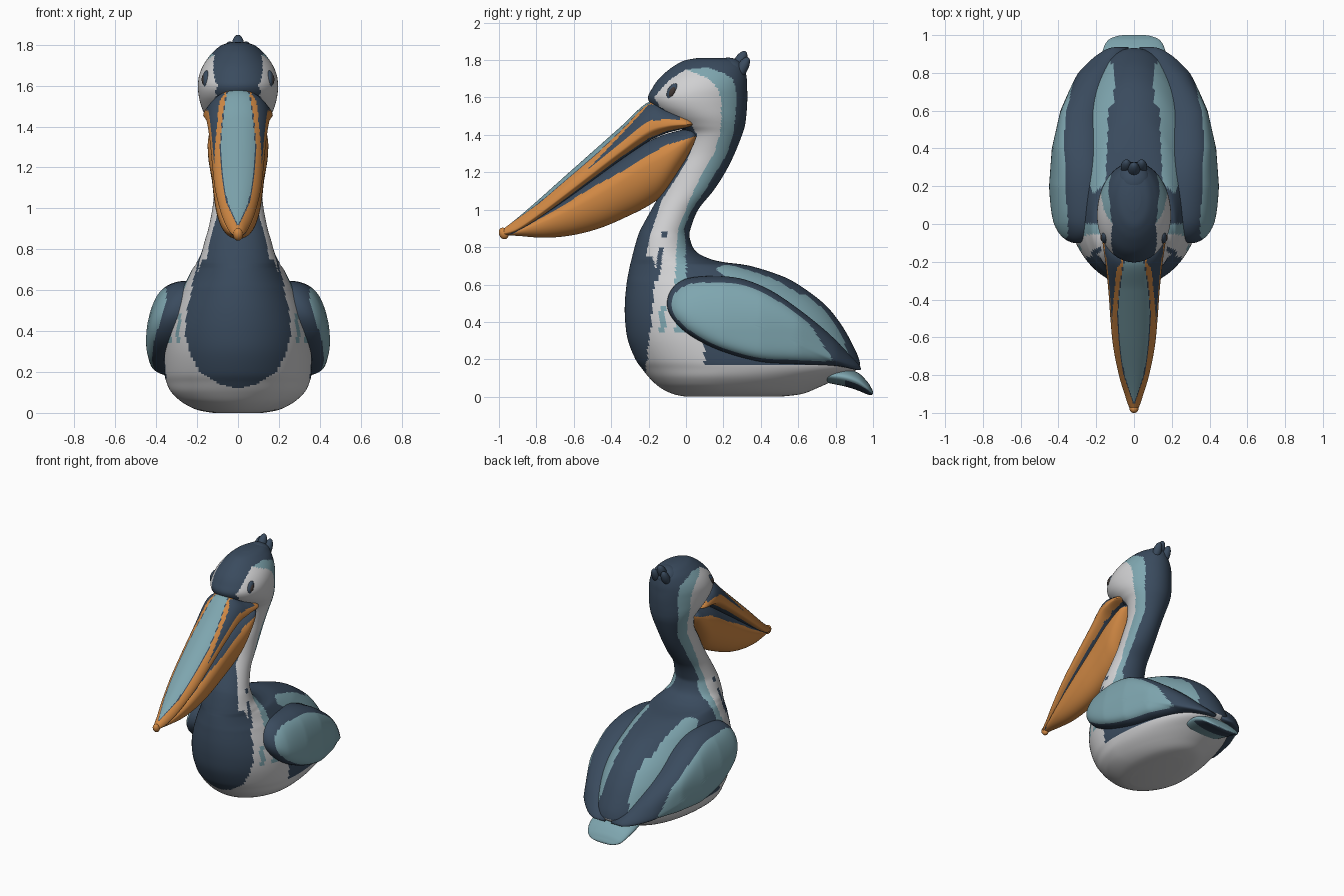
import bpy, bmesh, math
from mathutils import Matrix

if "Cube" in bpy.data.objects:
    bpy.data.objects.remove(bpy.data.objects["Cube"])

NAVY, TEAL, WHITE, ORANGE, DARK = range(5)
mats = []
for name, c in [("navy", (.042, .07, .112)), ("teal", (.21, .38, .43)), ("white", (.63, .63, .64)),
                ("orange", (.64, .25, .058)), ("dark_brown", (.05, .038, .034))]:
    m = bpy.data.materials.new(name)
    m.diffuse_color = (*c, 1)
    m.use_nodes = True
    m.node_tree.nodes["Principled BSDF"].inputs["Base Color"].default_value = m.diffuse_color
    mats.append(m)


def lut(table, v):
    """Linear lookup in a list of (key, value) pairs with rising keys."""
    if v <= table[0][0]:
        return table[0][1]
    for (a, p), (b, q) in zip(table, table[1:]):
        if v <= b:
            return p + (q - p) * (v - a) / (b - a)
    return table[-1][1]


def spline(pts, steps, closed=False):
    """Catmull-Rom through rows of numbers."""
    n, out = len(pts), []
    for i in range(n if closed else n - 1):
        if closed:
            a, b, c, d = (pts[(i + k) % n] for k in (-1, 0, 1, 2))
        else:
            a, b, c, d = pts[max(i - 1, 0)], pts[i], pts[i + 1], pts[min(i + 2, n - 1)]
        for s in range(steps):
            t = s / steps
            out.append([.5 * (2 * q + (r - p) * t + (2 * p - 5 * q + 4 * r - u) * t * t
                              + (3 * q - p - 3 * r + u) * t ** 3) for p, q, r, u in zip(a, b, c, d)])
    if not closed:
        out.append(list(pts[-1]))
    return out


def finish(name, bm, rule):
    bmesh.ops.recalc_face_normals(bm, faces=bm.faces)
    for f in bm.faces:
        f.smooth = True
        f.material_index = rule(f) if callable(rule) else rule
    me = bpy.data.meshes.new(name)
    bm.to_mesh(me)
    bm.free()
    for m in mats:
        me.materials.append(m)
    ob = bpy.data.objects.new(name, me)
    bpy.context.collection.objects.link(ob)
    return ob


def loft(name, rings, rule):
    bm = bmesh.new()
    rows = [[bm.verts.new(p) for p in r] for r in rings]
    n = len(rows[0])
    for a, b in zip(rows, rows[1:]):
        for i in range(n):
            bm.faces.new((a[i], a[(i + 1) % n], b[(i + 1) % n], b[i]))
    bm.faces.new(rows[0])
    bm.faces.new(rows[-1])
    return finish(name, bm, rule)


def blob(name, loc, scale, tilt, rule):
    bm = bmesh.new()
    bmesh.ops.create_uvsphere(bm, u_segments=32, v_segments=20, radius=1)
    bm.transform(Matrix.Translation(loc) @ Matrix.Rotation(tilt, 4, 'X') @ Matrix.Diagonal((*scale, 1)))
    return finish(name, bm, rule)


# Body, neck and head: horizontal slices (z, front y, back y, half width)
slices = [(0, .0, .5, .12), (.015, -.07, .62, .2), (.05, -.14, .71, .27), (.1, -.195, .82, .325),
          (.15, -.235, .92, .35), (.2, -.27, .925, .36), (.3, -.31, .88, .36), (.4, -.325, .82, .35),
          (.5, -.327, .735, .32), (.6, -.318, .6, .275), (.65, -.31, .5, .25), (.7, -.3, .34, .225),
          (.72, -.295, .2, .21), (.74, -.29, .12, .2), (.78, -.28, .05, .18), (.85, -.26, .02, .16),
          (.9, -.24, .025, .145), (1, -.185, .065, .125), (1.1, -.13, .145, .115), (1.2, -.08, .21, .112),
          (1.3, -.02, .26, .118), (1.4, .0, .3, .14), (1.45, -.05, .315, .16), (1.5, -.12, .322, .18),
          (1.55, -.18, .326, .192), (1.6, -.203, .328, .196), (1.65, -.18, .327, .19), (1.7, -.145, .325, .17),
          (1.75, -.09, .315, .135), (1.78, -.045, .295, .105), (1.8, .0, .265, .075), (1.812, .07, .2, .035)]


def body_ring(z, yf, yb, hw, n=144):
    frac = .5 - .12 * min(1, max(0, (yb - yf - .4) / .5))
    ym = yf + frac * (yb - yf)
    ring = []
    for i in range(n):
        a = 2 * math.pi * i / n
        c = math.cos(a)
        ring.append((hw * math.sin(a), ym + c * ((yb - ym) if c > 0 else (ym - yf)), z))
    return ring


chest_x = [(.12, 0), (.14, .09), (.2, .185), (.3, .24), (.4, .26), (.5, .25), (.6, .225), (.75, .175)]
chest_y = [(.75, -.215), (.85, -.195), (1.05, -.13), (1.25, 0), (1.4, .06), (1.45, .03), (1.5, -.06),
           (1.55, -.14), (1.6, -.17), (1.65, -.13), (1.7, -.08), (1.75, .0), (1.78, .3)]
teal_y = [(.6, -.06), (.8, -.05), (.9, -.04), (1, 0), (1.1, .04), (1.2, .09), (1.3, .15), (1.4, .18),
          (1.5, .19), (1.6, .185), (1.65, .17), (1.7, .12), (1.73, .05), (1.76, -.02), (1.78, -.2)]
back_y = [(.6, 0), (.8, 0), (.9, -.01), (1, .03), (1.1, .1), (1.2, .16), (1.3, .22), (1.4, .25),
          (1.5, .265), (1.6, .27), (1.65, .265), (1.7, .25), (1.73, .2), (1.76, .12), (1.78, -.2)]
stripe_in = [(.16, .21), (.22, .15), (.6, .135), (.66, .1), (.9, .12)]
stripe_out = [(.16, .21), (.3, .3), (.6, .285), (.88, .2)]


def body_rule(f):
    x, y, z = f.calc_center_median()
    x = abs(x)
    if z < .75:
        if z > .12 and y < 0 and x < lut(chest_x, z):
            return NAVY
    elif y < lut(chest_y, z):
        return NAVY
    if z < .17 or (z < .35 and y < .1):
        return WHITE
    # painted flecks on the neck side
    if z < .9 and y < -.06:
        mid = -.145 + (z - .71) * .14
        if (.62 < z < .8 and abs(y - mid) < .013) or (.85 < z < .885 and abs(y + .115) < .015):
            return NAVY
        if .33 < z < .48 and abs(y + .125) < .016:
            return TEAL
    if y > lut(back_y, z):
        if z < .71 and .16 < y < .88 and lut(stripe_in, y) < x < lut(stripe_out, y):
            return TEAL
        return NAVY
    return TEAL if y > lut(teal_y, z) else WHITE


loft("body_neck_head", [body_ring(*s) for s in spline(slices, 7)], body_rule)

# Wings: rounded slabs with a navy rim
outline = spline([(-.1, .48), (-.08, .57), (0, .63), (.15, .645), (.3, .63), (.45, .57), (.6, .47), (.75, .35),
                  (.86, .24), (.935, .145), (.8, .165), (.6, .175), (.4, .187), (.2, .24), (.05, .31),
                  (-.05, .39)], 8, True)
wing_x = [(-.1, .425), (0, .44), (.2, .45), (.4, .435), (.6, .39), (.8, .305), (.94, .2)]


def wing_rule(f):
    x, y, z = f.calc_center_median()
    s = f.verts[0].co
    inside = s.x and abs(f.normal.x) > .62 and f.normal.x * x > 0
    return TEAL if inside and y < .78 - (z - .2) * .62 else NAVY


for side, label in ((-1, "left"), (1, "right")):
    rings = []
    for k in range(1, 33):
        s = math.sin(k / 32 * math.pi / 2)
        drop = .1 * (1 - math.sqrt(max(0, 1 - s ** 7)))
        ring = []
        for py, pz in outline:
            y, z = .32 + (py - .32) * s, .4 + (pz - .4) * s
            ring.append((side * (lut(wing_x, y) - drop - .09 * (max(0, z - .35) / .3) ** 2), y, z))
        rings.append(ring)
    rings.append([(side * max(.03, abs(x) - .13), y, z) for x, y, z in rings[-1]])
    loft(label + "_wing", rings, wing_rule)


def tall_ring(y, zt, zb, hw, mid, n=96):
    """Vertical slice with its widest point at the fraction mid of the height."""
    zc = zb + mid * (zt - zb)
    ring = []
    for i in range(n):
        a = 2 * math.pi * i / n
        s = math.sin(a)
        ring.append((hw * math.cos(a), y, zc + s * ((zt - zc) if s > 0 else (zc - zb))))
    return ring


# Upper bill (y, top, bottom, half width)
bill = [(-.995, .885, .865, .01), (-.96, .91, .865, .03), (-.9, .957, .88, .05), (-.8, 1.043, .94, .08),
        (-.65, 1.177, 1.045, .11), (-.5, 1.31, 1.155, .125), (-.35, 1.443, 1.265, .136), (-.2, 1.575, 1.365, .152),
        (-.1, 1.555, 1.41, .166), (0, 1.51, 1.435, .168), (.035, 1.485, 1.445, .14), (.05, 1.47, 1.455, .1)]
bill_top = [(r[0], r[1]) for r in bill]
bill_low = [(r[0], r[2]) for r in bill]
ridge = [(-.95, 0), (-.8, .05), (-.65, .075), (-.5, .085), (-.35, .075), (-.2, .052)]


def bill_rule(f):
    x, y, z = f.calc_center_median()
    zt, zb = lut(bill_top, y), lut(bill_low, y)
    h = (z - zb) / (zt - zb)
    w = lut(ridge, y)
    if y < -.19 and h > .3 and w > 0:
        if abs(x) < w:
            return TEAL
        if abs(x) < w + .005:
            return NAVY
    if h < .08 and y > -.9:
        return NAVY
    if y > -.03:
        return ORANGE
    if y > -.52 and .52 < h < .54 + .42 * (y + .52) / .34:
        return NAVY
    return ORANGE


loft("upper_bill", [tall_ring(*r, .28) for r in spline(bill, 14)], bill_rule)
blob("bill_hook", (0, -.975, .873), (.024, .025, .032), .4, ORANGE)

# Throat pouch
pouch = [(-.98, .88, .865, .012), (-.9, .9, .86, .042), (-.75, .99, .85, .082), (-.6, 1.09, .865, .106),
         (-.45, 1.195, .905, .12), (-.3, 1.3, .97, .13), (-.2, 1.365, 1.022, .14), (-.12, 1.4, 1.08, .147),
         (-.05, 1.42, 1.175, .147), (.02, 1.435, 1.29, .135), (.05, 1.42, 1.35, .11), (.065, 1.4, 1.37, .06)]
pouch_line = [(-.93, .868), (-.67, 1.015), (-.51, 1.115), (-.35, 1.2), (-.11, 1.345), (.06, 1.395)]


def pouch_rule(f):
    x, y, z = f.calc_center_median()
    return ORANGE if z < lut(pouch_line, y) else NAVY


loft("throat_pouch", [tall_ring(*r, .62) for r in spline(pouch, 10)], pouch_rule)

# Tail: teal above, navy beneath
tail = [(.66, .15, .09, .1), (.75, .155, .075, .15), (.85, .152, .055, .172), (.92, .128, .033, .165),
        (.97, .08, .012, .14), (.992, .045, .01, .1), (1, .028, .015, .06)]
loft("tail", [tall_ring(*r, .5) for r in spline(tail, 8)],
     lambda f: NAVY if f.normal.z < -.75 and f.calc_center_median().y > .85 else TEAL)

# Crest tufts at the back of the head
blob("crest_base", (0, .235, 1.75), (.085, .085, .062), -.2, NAVY)
blob("crest_middle", (0, .283, 1.783), (.032, .032, .073), -.5, NAVY)
for side, label in ((-1, "left"), (1, "right")):
    blob(label + "_crest", (side * .04, .3, 1.755), (.03, .03, .068), -.5, NAVY)
    # Eyes
    blob(label + "_eye_rim", (side * .153, -.07, 1.63), (.02, .03, .048), -.45, NAVY)
    blob(label + "_eye", (side * .158, -.073, 1.63), (.02, .019, .033), -.45, DARK)
